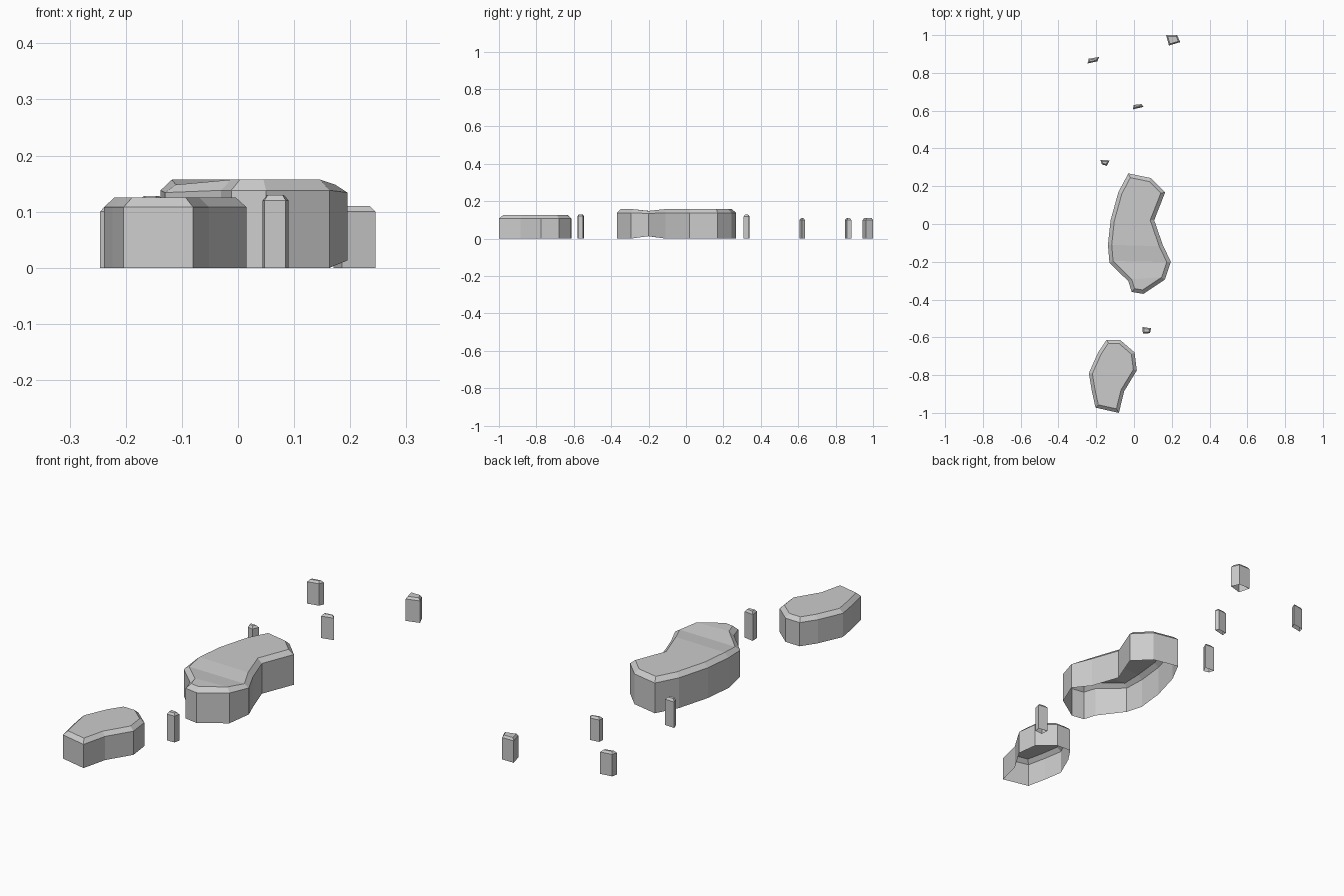
import bpy, bmesh
from mathutils import Vector

if "Cube" in bpy.data.objects:
    bpy.data.objects.remove(bpy.data.objects["Cube"])


def inset_outline(pts, d):
    """Mitred inward offset of a clockwise outline."""
    out = []
    n = len(pts)
    for i in range(n):
        p, a, b = Vector(pts[i]), Vector(pts[i - 1]), Vector(pts[(i + 1) % n])
        e1, e2 = (p - a).normalized(), (b - p).normalized()
        n1, n2 = Vector((e1.y, -e1.x)), Vector((e2.y, -e2.x))
        out.append(p + (n1 + n2) * (d / (1 + n1.dot(n2))))
    return out


def stone(name, outline, height, rim, inset, warp=None, splits=()):
    """Open-bottomed stone: upright wall, chamfered rim, flat top."""
    warp = warp or {}
    bm = bmesh.new()
    inner = inset_outline(outline, inset)
    rings = []
    for k, (pts, z) in enumerate(((outline, 0), (outline, rim), (inner, height))):
        rings.append([bm.verts.new((p[0], p[1], z + warp.get(i, (0, 0, 0))[k]))
                      for i, p in enumerate(pts)])
    n = len(outline)
    for lo, hi in zip(rings, rings[1:]):
        for i in range(n):
            j = (i + 1) % n
            bm.faces.new((lo[j], lo[i], hi[i], hi[j]))
    top = bm.faces.new(list(reversed(rings[2])))
    for a, b in splits:
        bmesh.ops.connect_verts(bm, verts=[rings[2][a], rings[2][b]])
    me = bpy.data.meshes.new(name)
    bm.to_mesh(me)
    bm.free()
    ob = bpy.data.objects.new(name, me)
    bpy.context.collection.objects.link(ob)


# Large curved stone, sagging slightly on top and arched underneath at y = -0.2
large = [(-0.03, 0.268), (0.09, 0.243), (0.165, 0.168), (0.107, 0.02),
         (0.152, -0.11), (0.195, -0.2), (0.163, -0.295), (0.05, -0.37),
         (-0.012, -0.36), (-0.03, -0.303), (-0.13, -0.205), (-0.138, -0.11),
         (-0.124, 0.02), (-0.083, 0.168)]
sag = (0.013, -0.004, -0.009)
stone("large_stone", large, 0.157, 0.138, 0.02, {5: sag, 10: sag},
      [(3, 12), (4, 11), (5, 10), (6, 9)])

# Smaller rounded stone at the front
small = [(-0.145, -0.613), (-0.072, -0.615), (0.003, -0.68), (0.015, -0.775),
         (-0.052, -0.885), (-0.08, -1.0), (-0.204, -0.972), (-0.224, -0.88),
         (-0.239, -0.79), (-0.19, -0.68)]
stone("small_stone", small, 0.125, 0.108, 0.018)

# Five narrow pebble posts: outline, height
posts = [
    ([(0.17, 1.0), (0.228, 1.0), (0.245, 0.963), (0.185, 0.945)], 0.11),
    ([(-0.24, 0.875), (-0.185, 0.884), (-0.194, 0.861), (-0.246, 0.85)], 0.11),
    ([(-0.003, 0.63), (0.04, 0.635), (0.05, 0.62), (-0.005, 0.607)], 0.11),
    ([(-0.178, 0.34), (-0.13, 0.337), (-0.143, 0.308), (-0.17, 0.315)], 0.128),
    ([(0.044, -0.545), (0.09, -0.552), (0.085, -0.578), (0.047, -0.58)], 0.13),
]
for i, (outline, h) in enumerate(posts):
    stone(f"pebble_post_{i + 1}", outline, h, h - 0.01, 0.007)
